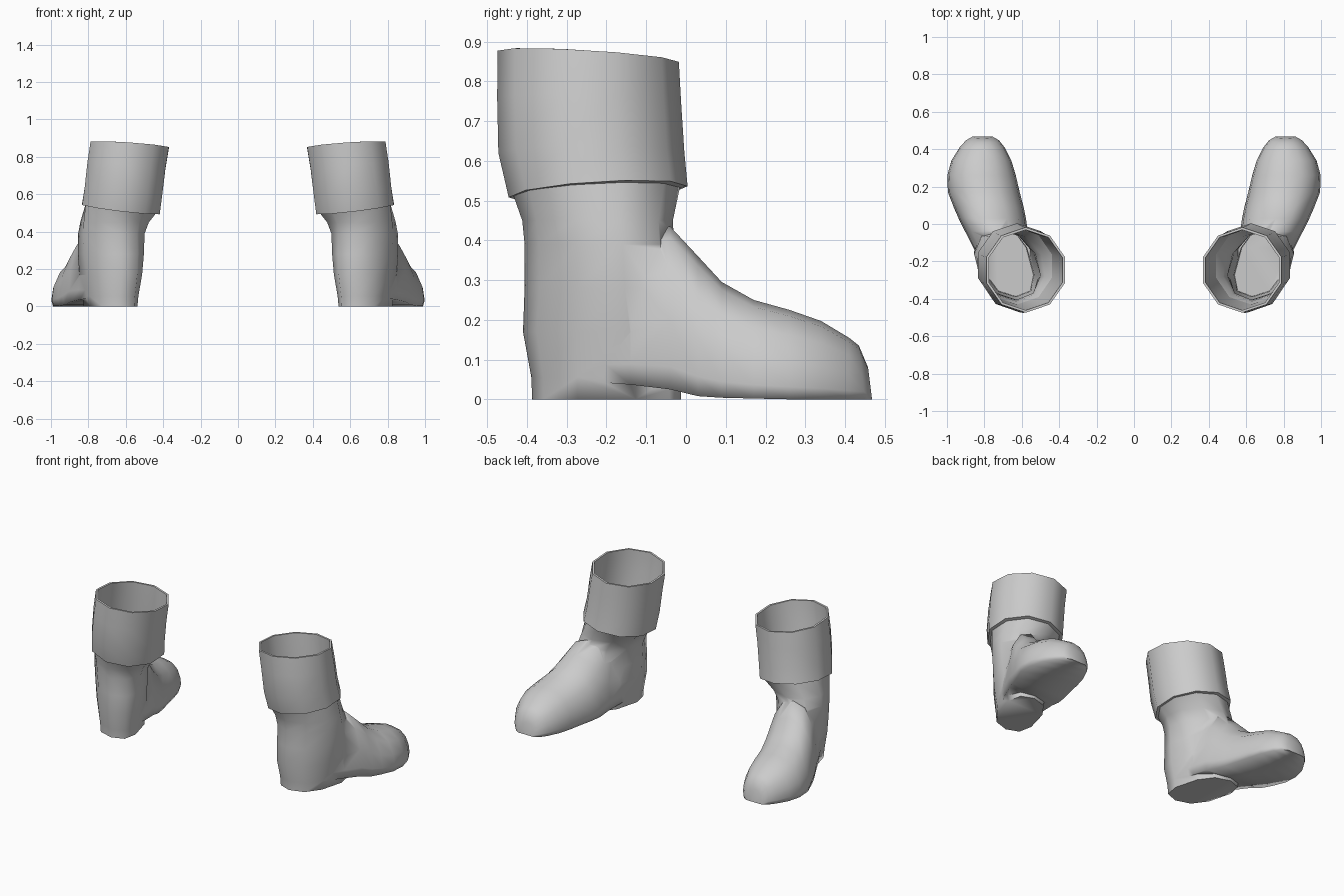
import bpy, bmesh, math

cube = bpy.data.objects.get("Cube")
if cube:
    bpy.data.objects.remove(cube, do_unlink=True)

grey = bpy.data.materials.new("plain grey")
grey.use_nodes = True
grey.diffuse_color = (0.6, 0.6, 0.6, 1)
grey.node_tree.nodes["Principled BSDF"].inputs["Base Color"].default_value = (0.6, 0.6, 0.6, 1)


def loft(name, rings, side, closed_loop=False):
    """Skin a list of equal rings; cap the ends or join last to first."""
    bm = bmesh.new()
    loops = [[bm.verts.new((side * x, y, z)) for x, y, z in r] for r in rings]
    n = len(loops[0])
    pairs = list(zip(loops, loops[1:]))
    if closed_loop:
        pairs.append((loops[-1], loops[0]))
    else:
        bm.faces.new(loops[0])
        bm.faces.new(loops[-1])
    for a, b in pairs:
        for i in range(n):
            j = (i + 1) % n
            bm.faces.new((a[i], a[j], b[j], b[i]))
    bmesh.ops.recalc_face_normals(bm, faces=bm.faces)
    mesh = bpy.data.meshes.new(name)
    bm.to_mesh(mesh)
    bm.free()
    mesh.materials.append(grey)
    obj = bpy.data.objects.new(name, mesh)
    bpy.context.collection.objects.link(obj)
    return obj


def flat_ring(z, y0, y1, cx, half, tilt_x=0, tilt_y=0, skew=0.0, power=1.0, n=10):
    """Rounded horizontal ring, skewed sideways towards its front."""
    pts = []
    for i in range(n):
        a = math.tau * (i + 0.5) / n
        c, s = math.cos(a), math.sin(a)
        c = math.copysign(abs(c) ** power, c)
        s = math.copysign(abs(s) ** power, s)
        pts.append((cx + c * half + skew * s,
                    (y0 + y1) / 2 + s * (y1 - y0) / 2 / math.sin(math.pi / 2),
                    z + tilt_x * c + tilt_y * s))
    return pts


def foot_ring(y, top, bottom, cx, half, lean=0.0):
    """Flat-soled arch section across the foot."""
    arch = [(0, 1), (.45, .93), (.78, .72), (.95, .42), (1, .14), (.95, 0)]
    arch += [(0, 0)] + [(-u, v) for u, v in arch[:0:-1]]
    return [(cx + u * half, y - lean * v, bottom + v * (top - bottom)) for u, v in arch]


def smooth(obj, degrees):
    bpy.ops.object.select_all(action='DESELECT')
    obj.select_set(True)
    bpy.context.view_layer.objects.active = obj
    bpy.ops.object.shade_smooth_by_angle(angle=math.radians(degrees))


def build_boot(prefix, side):
    # Shaft and heel column, turned out along the foot
    boot = loft(prefix + "_boot", [
        flat_ring(0, -.387, -.012, .682, .13, skew=.05, power=.8),
        flat_ring(.055, -.389, -.012, .682, .135, skew=.05, power=.8),
        flat_ring(.17, -.41, -.01, .68, .155, skew=.055, power=.9),
        flat_ring(.28, -.406, -.02, .68, .168, skew=.055),
        flat_ring(.39, -.406, -.03, .677, .172, skew=.045),
        flat_ring(.45, -.412, -.033, .66, .183, skew=.03),
        flat_ring(.525, -.435, -.015, .625, .2, .02, .01),
    ], side)
    # Foot from ankle to toe
    foot = loft(prefix + "_foot", [
        foot_ring(-.25, .34, .045, .672, .118),
        foot_ring(-.14, .41, .037, .702, .15),
        foot_ring(-.04, .435, .025, .735, .168),
        foot_ring(.03, .36, .008, .758, .18),
        foot_ring(.09, .295, .004, .777, .187),
        foot_ring(.17, .25, .002, .803, .192),
        foot_ring(.26, .225, 0, .815, .183),
        foot_ring(.34, .197, 0, .816, .160),
        foot_ring(.41, .155, 0, .812, .12),
        foot_ring(.45, .135, 0, .81, .088, .015),
        foot_ring(.468, .08, 0, .81, .055, .01),
    ], side)
    # Join into one hollow skin, open at the top
    union = boot.modifiers.new("union", 'BOOLEAN')
    union.operation = 'UNION'
    union.solver = 'EXACT'
    union.object = foot
    joined = bpy.data.meshes.new_from_object(
        boot.evaluated_get(bpy.context.evaluated_depsgraph_get()))
    boot.modifiers.clear()
    boot.data = joined
    bpy.data.objects.remove(foot, do_unlink=True)
    bm = bmesh.new()
    bm.from_mesh(joined)
    lid = [f for f in bm.faces if f.normal.z > .9 and f.calc_center_median().z > .48]
    bmesh.ops.delete(bm, geom=lid, context='FACES')
    bm.to_mesh(joined)
    bm.free()
    smooth(boot, 85)

    # Folded cuff: outer wall, rim, inner wall
    cuff = loft(prefix + "_cuff", [
        flat_ring(.522, -.446, .004, .626, .218, .026, .014),
        flat_ring(.62, -.472, -.004, .612, .218, .02, 0),
        flat_ring(.75, -.475, -.012, .597, .219, .018, -.008),
        flat_ring(.863, -.474, -.018, .579, .22, .015, -.014),
        flat_ring(.863, -.461, -.031, .579, .207, .015, -.014),
        flat_ring(.74, -.458, -.029, .595, .204, .018, -.008),
        flat_ring(.522, -.43, -.02, .625, .195, .02, .01),
    ], side, closed_loop=True)
    smooth(cuff, 50)


build_boot("left", 1)
build_boot("right", -1)
